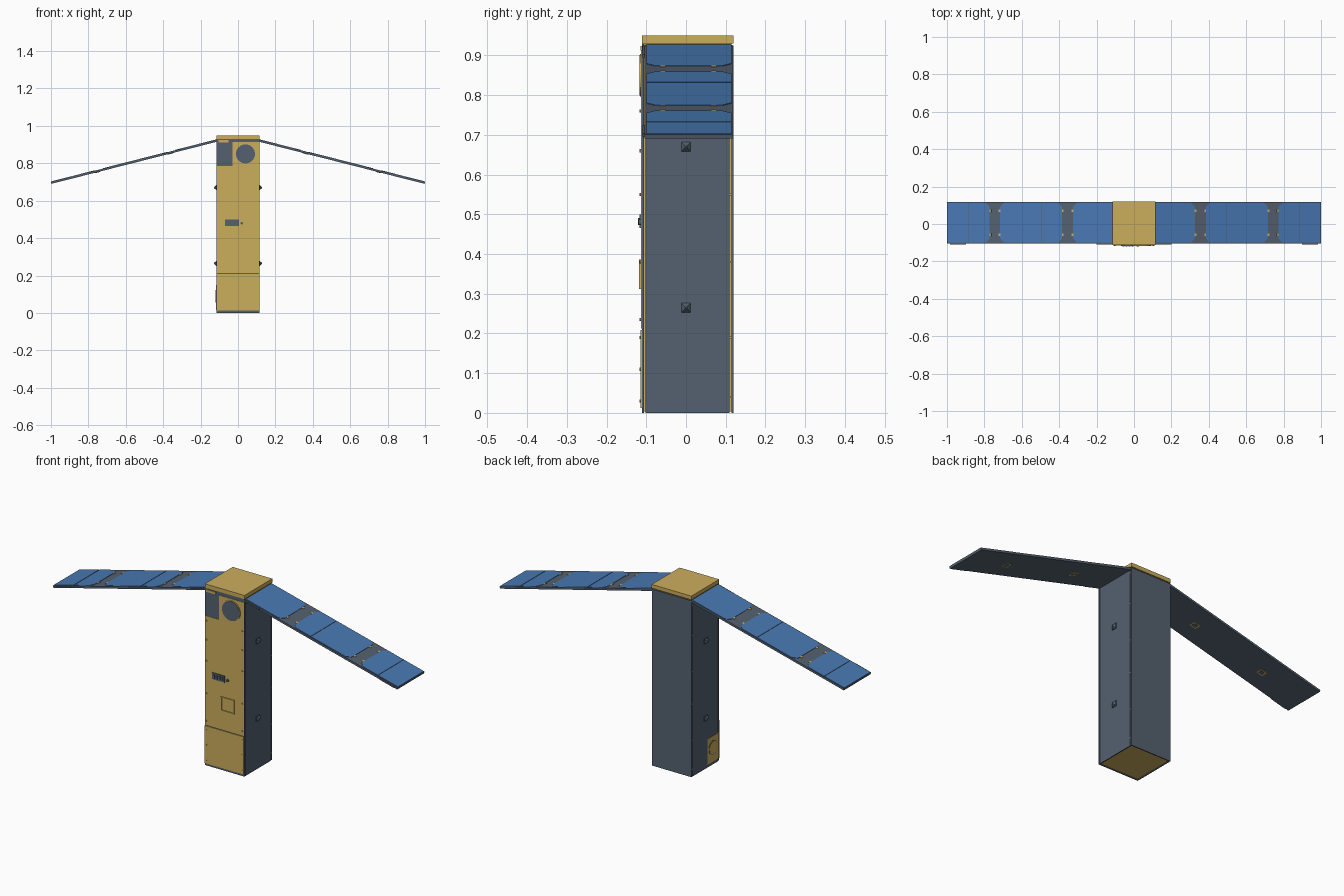
import bpy, bmesh, math
from mathutils import Matrix, Vector

if "Cube" in bpy.data.objects:
    bpy.data.objects.remove(bpy.data.objects["Cube"], do_unlink=True)


def material(name, rgb):
    m = bpy.data.materials.new(name)
    m.use_nodes = True
    m.diffuse_color = (*rgb, 1)
    m.node_tree.nodes["Principled BSDF"].inputs["Base Color"].default_value = (*rgb, 1)
    return m


GOLD = material("gold_foil", (0.60, 0.42, 0.11))
SLATE = material("slate_panel", (0.09, 0.12, 0.16))
BLUE = material("solar_blue", (0.065, 0.19, 0.45))


def finish(name, bm, mat, matrix=None, mirror=False):
    if matrix:
        bm.transform(matrix)
    bmesh.ops.recalc_face_normals(bm, faces=bm.faces[:])
    mesh = bpy.data.meshes.new(name)
    bm.to_mesh(mesh)
    bm.free()
    mesh.materials.append(mat)
    ob = bpy.data.objects.new(name, mesh)
    bpy.context.scene.collection.objects.link(ob)
    if mirror:
        ob.modifiers.new("Mirror", "MIRROR")
    return ob


def add_box(bm, lo, hi):
    lo, hi = Vector(lo), Vector(hi)
    bmesh.ops.create_cube(bm, size=1, matrix=Matrix.Translation((lo + hi) / 2)
                          @ Matrix.Diagonal((*(hi - lo), 1)))


def box(name, lo, hi, mat, **kw):
    bm = bmesh.new()
    add_box(bm, lo, hi)
    return finish(name, bm, mat, **kw)


def add_disc(bm, centre, r, depth, axis, r2=None, sides=32):
    # Cone or disc whose axis lies along the given direction
    rot = Vector(axis).to_track_quat("Z", "Y").to_matrix().to_4x4()
    bmesh.ops.create_cone(bm, cap_ends=True, segments=sides, radius1=r,
                          radius2=r if r2 is None else r2, depth=depth,
                          matrix=Matrix.Translation(centre) @ rot)


def disc(name, centre, r, depth, axis, mat, **kw):
    bm = bmesh.new()
    add_disc(bm, centre, r, depth, axis)
    return finish(name, bm, mat, **kw)


# Body core, top cap, side panels and back panel
box("body_core", (-0.111, -0.106, 0.004), (0.111, 0.114, 0.93), GOLD)
box("top_cap", (-0.115, -0.111, 0.93), (0.115, 0.12, 0.95), GOLD)
box("side_panel", (0.110, -0.102, 0), (0.115, 0.109, 0.925), SLATE, mirror=True)
box("back_panel", (-0.115, 0.114, 0), (0.115, 0.119, 0.925), SLATE)
box("front_frame", (-0.115, -0.111, 0), (0.115, -0.106, 0.93), SLATE)

# Front covers
box("lower_front_cover", (-0.113, -0.115, 0.012), (0.113, -0.11, 0.209), GOLD)
box("middle_front_cover", (-0.113, -0.113, 0.213), (0.113, -0.11, 0.785), GOLD)
box("upper_front_cover", (-0.03, -0.113, 0.785), (0.113, -0.11, 0.913), GOLD)
box("front_hinge_tab", (-0.105, -0.115, 0.912), (-0.05, -0.11, 0.924), GOLD)

# Round aperture
disc("aperture_rim", (0.04, -0.114, 0.85), 0.054, 0.004, (0, -1, 0), GOLD)
disc("aperture", (0.04, -0.115, 0.85), 0.051, 0.004, (0, -1, 0), SLATE)

# Service connector and its pin
box("connector", (-0.07, -0.117, 0.465), (0.005, -0.112, 0.499), SLATE)
bm = bmesh.new()
for i in range(4):
    add_box(bm, (-0.062 + i * 0.016, -0.121, 0.473), (-0.052 + i * 0.016, -0.116, 0.491))
finish("connector_pins", bm, SLATE)
disc("switch_pin", (0.02, -0.115, 0.48), 0.007, 0.008, (0, -1, 0), SLATE)

# Raised square frame
bm = bmesh.new()
x0, x1, z0, z1, t = -0.018, 0.06, 0.312, 0.386, 0.005
for lo, hi in (((x0, z0), (x1, z0 + t)), ((x0, z1 - t), (x1, z1)),
               ((x0, z0), (x0 + t, z1)), ((x1 - t, z0), (x1, z1))):
    add_box(bm, (lo[0], -0.118, lo[1]), (hi[0], -0.112, hi[1]))
finish("square_frame", bm, GOLD)

# Screws along the front and back edges
bm = bmesh.new()
for z in (0.03, 0.11, 0.19, 0.235, 0.38, 0.55, 0.66, 0.76):
    for s in (-1, 1):
        add_disc(bm, (s * 0.104, -0.115, z), 0.004, 0.004, (0, -1, 0), sides=8)
for z in (0.04, 0.19, 0.38, 0.55, 0.74, 0.9):
    for s in (-1, 1):
        add_disc(bm, (s * 0.113, 0.112, z), 0.003, 0.006, (s, 0, 0), sides=8)
finish("screws", bm, GOLD)

# Pyramid bumpers that held the folded wings
BUMPER_Z = (0.265, 0.67)
bm = bmesh.new()
for z in BUMPER_Z:
    add_box(bm, (0.114, -0.014, z - 0.014), (0.118, 0.014, z + 0.014))
    rot = Matrix.Rotation(math.pi / 2, 4, "Y") @ Matrix.Rotation(math.pi / 4, 4, "Z")
    bmesh.ops.create_cone(bm, cap_ends=True, segments=4, radius1=0.018, radius2=0.003,
                          depth=0.012, matrix=Matrix.Translation((0.123, 0, z)) @ rot)
finish("wing_bumpers", bm, SLATE, mirror=True)

# Access plate low on the right side
box("access_plate", (-0.117, -0.108, 0.015), (-0.112, -0.012, 0.15), GOLD)
disc("access_port_rim", (-0.117, -0.058, 0.09), 0.036, 0.003, (-1, 0, 0), SLATE)
disc("access_port", (-0.118, -0.058, 0.09), 0.033, 0.003, (-1, 0, 0), GOLD)

# Wings, laid flat along the hinge line and then tilted down
HINGE_X, ANGLE = 0.115, math.atan2(0.225, 0.885)
STRETCH = 1 / math.cos(ANGLE)
TILT = Matrix.Translation((HINGE_X, 0, 0.927)) @ Matrix.Rotation(ANGLE, 4, "Y")
wing = dict(matrix=TILT, mirror=True)


def along(x):
    return (x - HINGE_X) * STRETCH


box("wing_panel", (0, -0.105, -0.012), (along(1.0), 0.117, -0.001), SLATE, **wing)


def cell(name, xa, xb, crop):
    # Solar cell with cropped corners at one end: -1 inner, 1 outer, 0 none
    a, b, lo, hi = along(xa), along(xb), -0.1, 0.114
    ca, cb = (0.022 if crop == -1 else 0), (0.022 if crop == 1 else 0)
    pts = [(a + ca, lo), (b - cb, lo), (b, lo + cb), (b, hi - cb),
           (b - cb, hi), (a + ca, hi), (a, hi - ca), (a, lo + ca)]
    bm = bmesh.new()
    verts = [bm.verts.new((x, y, -0.002)) for x, y in pts]
    bmesh.ops.remove_doubles(bm, verts=verts, dist=1e-5)
    base = bm.faces.new(bm.verts[:])
    top = bmesh.ops.extrude_face_region(bm, geom=[base])["geom"]
    bmesh.ops.translate(bm, vec=(0, 0, 0.003),
                        verts=[v for v in top if isinstance(v, bmesh.types.BMVert)])
    finish(name, bm, BLUE, **wing)


CELLS = ((0.118, 0.325, 1), (0.385, 0.491, -1), (0.495, 0.715, 1),
         (0.772, 0.881, -1), (0.885, 0.998, 0))
for i, (xa, xb, crop) in enumerate(CELLS):
    cell(f"solar_cell_{i + 1}", xa, xb, crop)

# Gold contact tabs in the gaps between cells
bm = bmesh.new()
for x in (0.329, 0.381, 0.719, 0.768):
    for y in (-0.058, 0.07):
        add_box(bm, (along(x) - 0.005, y - 0.007, -0.002), (along(x) + 0.005, y + 0.007, 0.001))
finish("contact_tabs", bm, GOLD, **wing)

# Sockets under the wings that meet the bumpers
for name, r, drop, mat in (("socket_rims", 0.018, 0.0135, GOLD),
                           ("socket_centres", 0.011, 0.0145, SLATE)):
    bm = bmesh.new()
    for z in BUMPER_Z:
        u = 0.925 - z
        add_box(bm, (u - r, -r, -drop), (u + r, r, -0.011))
    finish(name, bm, mat, **wing)

# Hinge and tip brackets on the front edge of each wing
for name, xa, xb in (("hinge_bracket", 0.115, 0.2), ("tip_bracket", 0.9, 0.985)):
    box(name, (along(xa), -0.109, -0.011), (along(xb), -0.104, -0.003), SLATE, **wing)
bm = bmesh.new()
add_disc(bm, (0.116, 0.004, 0.921), 0.006, 0.2, (0, 1, 0), sides=12)
finish("hinge_rod", bm, SLATE, mirror=True)
